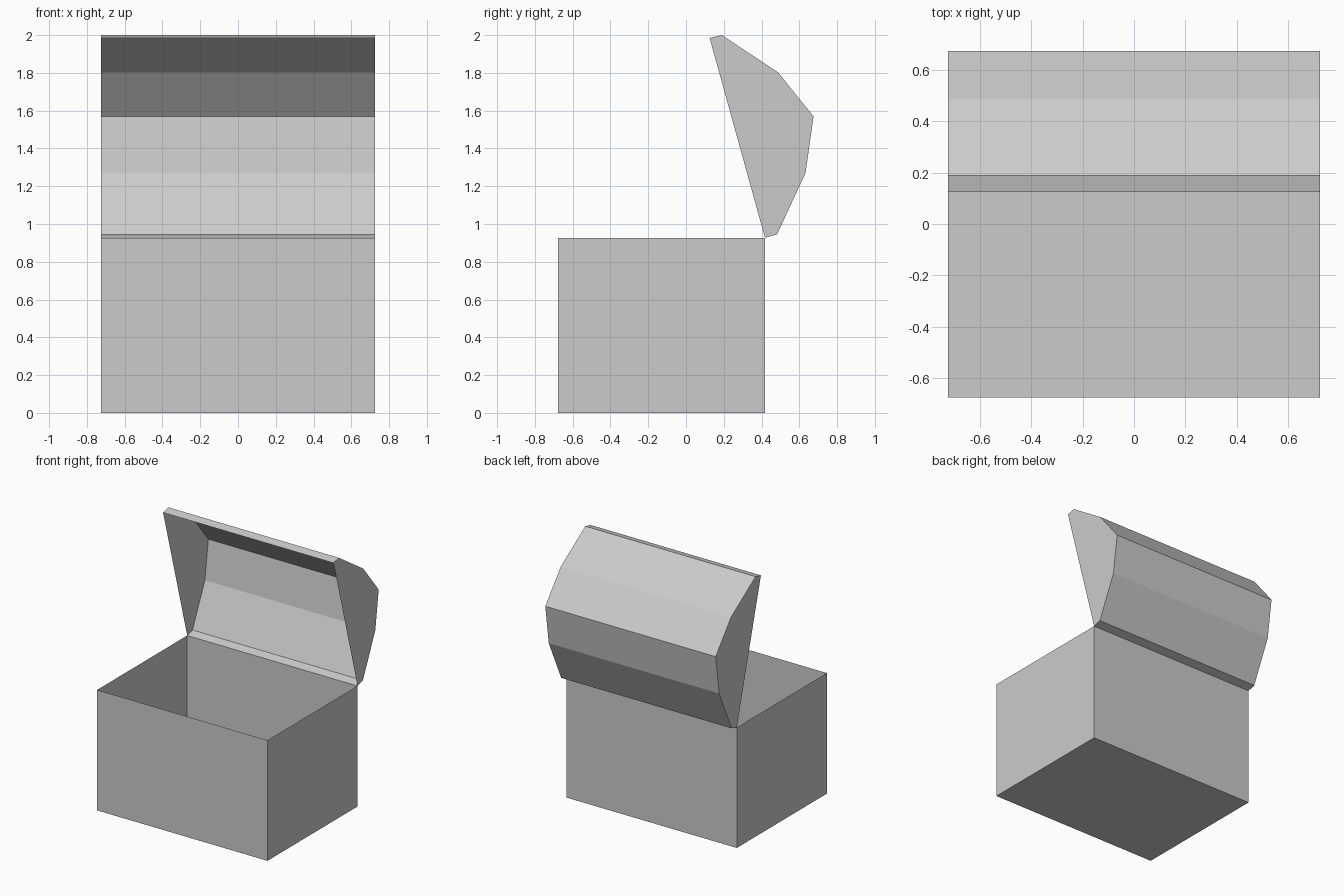
import bpy
import bmesh

if "Cube" in bpy.data.objects:
    bpy.data.objects.remove(bpy.data.objects["Cube"])

HALF_WIDTH = 0.725
FRONT, BACK, RIM = -0.677, 0.418, 0.927

# Plain grey used on the whole chest
grey = bpy.data.materials.new("plain_grey")
grey.use_nodes = True
colour = (0.6, 0.6, 0.6, 1)
grey.diffuse_color = colour
grey.node_tree.nodes["Principled BSDF"].inputs["Base Color"].default_value = colour


def open_trough(name, profile):
    """Thin shell: a (y, z) profile swept across x, with both ends closed
    and the gap between its first and last points left open."""
    bm = bmesh.new()
    right, left = [[bm.verts.new((x, y, z)) for y, z in profile]
                   for x in (-HALF_WIDTH, HALF_WIDTH)]
    for i in range(len(profile) - 1):
        bm.faces.new((right[i], right[i + 1], left[i + 1], left[i]))
    bm.faces.new(right[::-1])
    bm.faces.new(left)
    bmesh.ops.recalc_face_normals(bm, faces=bm.faces)
    # Make the outside the front of every face: the first end points to -x
    bm.faces.ensure_lookup_table()
    if bm.faces[len(profile) - 1].normal.x > 0:
        bmesh.ops.reverse_faces(bm, faces=bm.faces)
    mesh = bpy.data.meshes.new(name)
    bm.to_mesh(mesh)
    bm.free()
    mesh.materials.append(grey)
    obj = bpy.data.objects.new(name, mesh)
    bpy.context.collection.objects.link(obj)
    return obj


# Open-topped box
open_trough("chest_box", [(FRONT, RIM), (FRONT, 0), (BACK, 0), (BACK, RIM)])

# Faceted hollow lid, swung open on the back rim
open_trough("chest_lid", [(BACK, RIM), (0.482, 0.945), (0.633, 1.27),
                          (0.675, 1.57), (0.487, 1.803), (0.19, 2.0),
                          (0.125, 1.985)])
